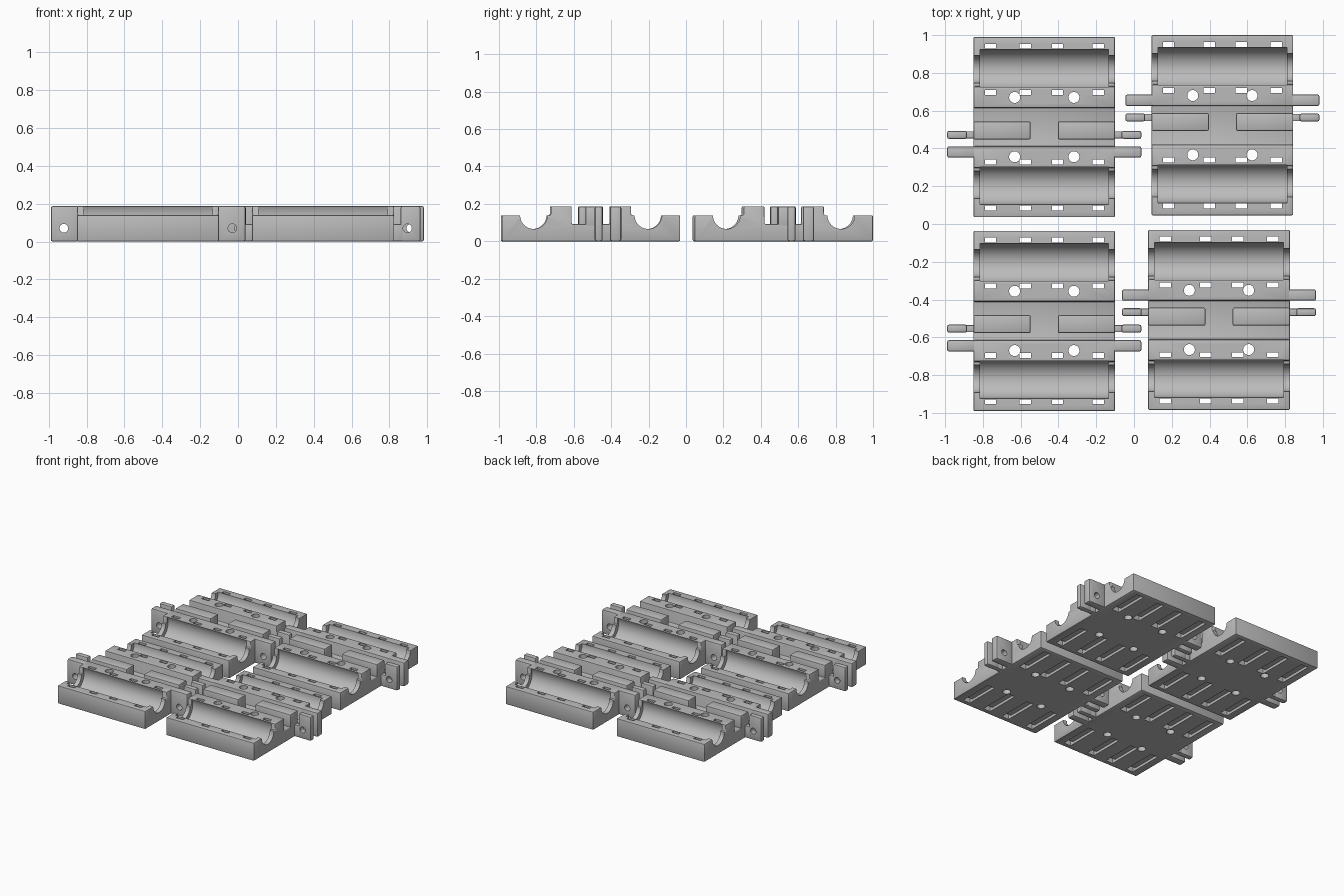
import bpy, bmesh, math
from mathutils import Matrix

if "Cube" in bpy.data.objects:
    bpy.data.objects.remove(bpy.data.objects["Cube"])

grey = bpy.data.materials.new("light_grey")
grey.use_nodes = True
grey.diffuse_color = (0.5, 0.5, 0.5, 1)
grey.node_tree.nodes["Principled BSDF"].inputs["Base Color"].default_value = (0.5, 0.5, 0.5, 1)

# Main dimensions of one tray
HALF_X, HALF_Y, TOP, RIM, FLOOR = 0.375, 0.477, 0.187, 0.139, 0.092
GROOVE_Y, BORE_Y = 0.306, 0.157
TIE_X = (-0.285, -0.1, 0.07, 0.285)


def prism(bm, profile, x0, x1):
    """Extrude a (y, z) profile along x."""
    face = bm.faces.new([bm.verts.new((x0, y, z)) for y, z in profile])
    ext = bmesh.ops.extrude_face_region(bm, geom=[face])["geom"]
    bmesh.ops.translate(bm, vec=(x1 - x0, 0, 0),
                        verts=[v for v in ext if isinstance(v, bmesh.types.BMVert)])


def box(bm, x, y, z):
    prism(bm, [(y[0], z[0]), (y[1], z[0]), (y[1], z[1]), (y[0], z[1])], *x)


def rod(bm, radius, length, centre, axis, sides=32):
    turn = Matrix.Rotation(math.pi / 2, 4, axis) if axis else Matrix()
    bmesh.ops.create_cone(bm, cap_ends=True, segments=sides, radius1=radius, radius2=radius,
                          depth=length, matrix=Matrix.Translation(centre) @ turn)


def make(name, fill):
    bm = bmesh.new()
    fill(bm)
    bmesh.ops.recalc_face_normals(bm, faces=bm.faces)
    mesh = bpy.data.meshes.new(name)
    bm.to_mesh(mesh)
    bm.free()
    mesh.materials.append(grey)
    ob = bpy.data.objects.new(name, mesh)
    bpy.context.collection.objects.link(ob)
    return ob


def finish(ob, cutters, bevel):
    """Round the edges, cut the openings and shade."""
    mod = ob.modifiers.new("round", "BEVEL")
    mod.width, mod.segments = bevel, 2
    for c in cutters:
        c.hide_render = True
        cut = ob.modifiers.new("cut", "BOOLEAN")
        cut.operation, cut.solver, cut.object = "DIFFERENCE", "EXACT", c
    bpy.ops.object.select_all(action="DESELECT")
    ob.select_set(True)
    bpy.context.view_layer.objects.active = ob
    for m in list(ob.modifiers):
        bpy.ops.object.modifier_apply(modifier=m.name)
    for c in cutters:
        bpy.data.objects.remove(c)
    bpy.ops.object.shade_smooth_by_angle(angle=math.radians(35))
    return ob


# Tray body: low rims, two tall ridges, sunken middle
def body(bm):
    half = [(HALF_Y, 0), (HALF_Y, RIM), (0.215, RIM), (0.215, TOP), (0.103, TOP), (0.103, FLOOR)]
    prism(bm, half + [(-y, z) for y, z in reversed(half)], -HALF_X, HALF_X)


# Round troughs, narrower through the end walls
def troughs(radius, length):
    def fill(bm):
        for s in (-1, 1):
            rod(bm, radius, length, (0, s * GROOVE_Y, RIM), "Y", 64)
    return fill


# Strap slots: two uprights joined by a channel underneath
def straps(bm):
    i, o, t, d = 0.109, 0.135, 0.3, 0.02
    u = [(-o, -0.1), (o, -0.1), (o, t), (i, t), (i, d), (-i, d), (-i, t), (-o, t)]
    for s in (-1, 1):
        for x in TIE_X:
            prism(bm, [(s * GROOVE_Y + y, z) for y, z in u], x - 0.03, x + 0.03)


# Vertical screw bores through the ridges
def bores(bm):
    for x in (-BORE_Y, BORE_Y):
        for y in (-BORE_Y, BORE_Y):
            rod(bm, 0.029, 1, (x, y, 0), None)


# Raised pads in the sunken middle
def pads(bm):
    for s in (-1, 1):
        box(bm, sorted((s * 0.072, s * HALF_X)), (-0.065, 0.03), (FLOOR - 0.02, TOP))


# Hinge lugs at both ends: one thick, one thin on a low neck
def lugs(bm):
    for s in (-1, 1):
        box(bm, sorted((s * 0.365, s * 0.514)), (-0.162, -0.102), (0, TOP))
        box(bm, sorted((s * 0.409, s * 0.514)), (-0.062, -0.02), (0, TOP))


def necks(bm):
    for s in (-1, 1):
        box(bm, sorted((s * 0.365, s * 0.415)), (-0.06, -0.022), (0.002, FLOOR))


def pin_holes(bm):
    for s in (-1, 1):
        rod(bm, 0.023, 0.6, (s * 0.445, 0, 0.07), "X", 24)


parts = [
    finish(make("tray_body", body),
           [make("trough_cutter", troughs(0.105, 0.682)), make("end_cutter", troughs(0.073, 1)),
            make("strap_cutter", straps), make("bore_cutter", bores)], 0.007),
    finish(make("raised_pads", pads), [], 0.008),
    finish(make("hinge_lugs", lugs), [make("pin_cutter", pin_holes)], 0.01),
    finish(make("lug_necks", necks), [], 0.004),
]

# Four trays, the right-hand pair turned half round
places = {"back_right": (-0.475, 0.513, 0), "back_left": (0.468, 0.523, math.pi),
          "front_right": (-0.475, -0.513, 0), "front_left": (0.45, -0.508, math.pi)}
for n, (place, (x, y, turn)) in enumerate(places.items()):
    for part in parts:
        ob = part.copy()
        ob.name = place + "_" + part.name
        ob.location = (x, y, 0)
        ob.rotation_euler.z = turn
        bpy.context.collection.objects.link(ob)
for part in parts:
    bpy.data.objects.remove(part)
